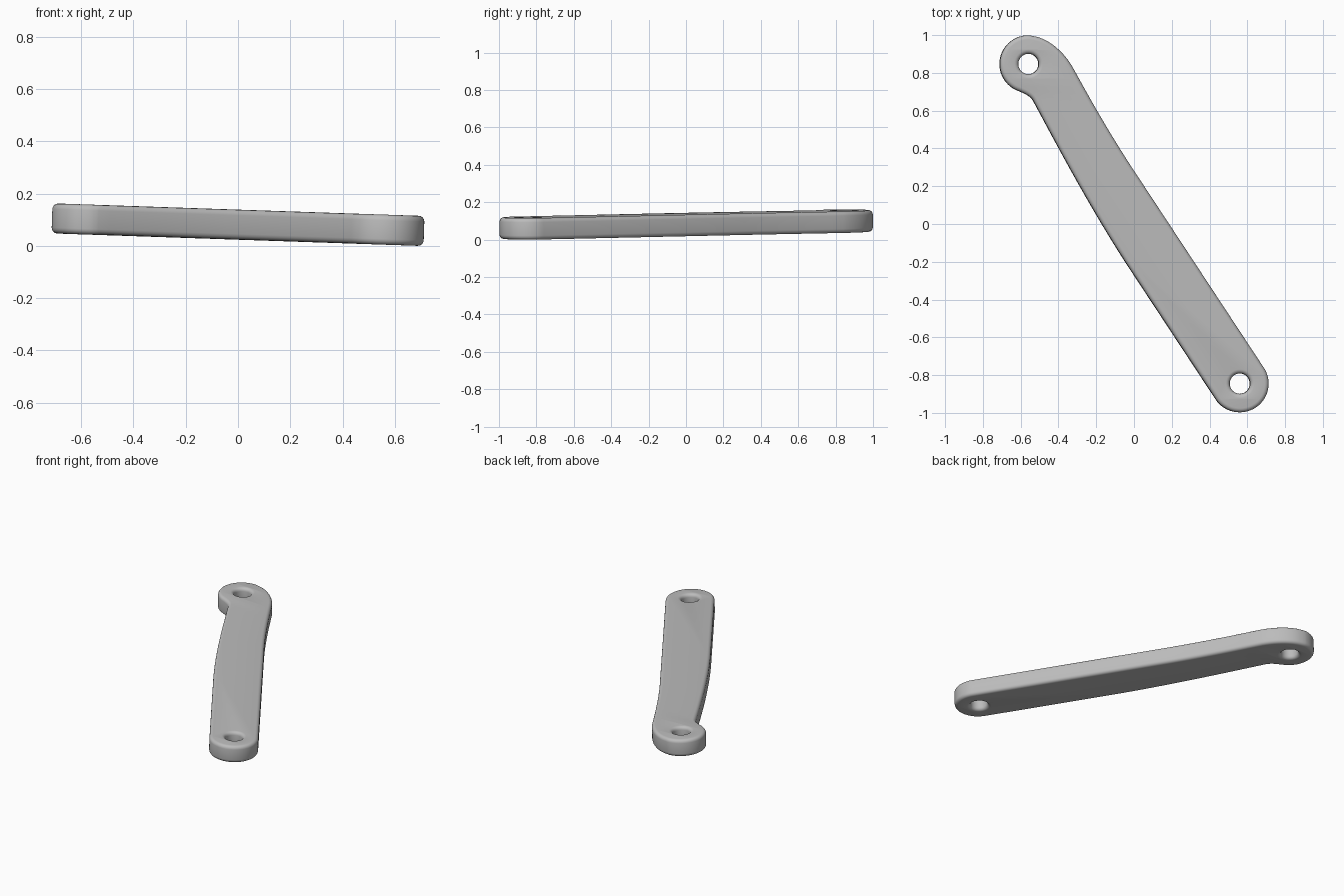
import bpy, bmesh
from math import sin, cos, radians
from mathutils import Matrix, Vector
from mathutils.geometry import interpolate_bezier

cube = bpy.data.objects.get("Cube")
if cube:
    bpy.data.objects.remove(cube, do_unlink=True)

THICKNESS, ROUNDING = 0.115, 0.022
EYE_A, EYE_B = (-0.56, 0.847), (0.56, -0.845)   # pivot hole centres
HOLE_RADIUS = 0.054


def arc(center, radius, start, end, steps=32):
    angles = [radians(start + (end - start) * i / steps) for i in range(steps + 1)]
    return [Vector((center[0] + radius * cos(a), center[1] + radius * sin(a), 0)) for a in angles]


def blend(*points, steps=14):
    """Interior points of a cubic curve, without its two ends."""
    p, h1, h2, q = [Vector((x, y, 0)) for x, y in points]
    return interpolate_bezier(p, h1, h2, q, steps)[1:-1]


def add_loop(curve, points):
    spline = curve.splines.new('POLY')
    spline.points.add(len(points) - 1)
    for point, co in zip(spline.points, points):
        point.co = (co.x, co.y, 0, 1)
    spline.use_cyclic_u = True


# Outline, counter-clockwise from the front eye
outline = arc(EYE_B, 0.152, 213.6, 393.6)
outline += blend((0, 0.28), (-0.11, 0.447), (-0.225, 0.644), (-0.32, 0.82))      # inner bend
outline += blend((-0.32, 0.82), (-0.375, 0.92), (-0.47, 0.997), (-0.56, 0.997))  # shoulder
outline += arc(EYE_A, 0.152, 90, 245)                                            # rear eye
outline += blend((-0.625, 0.71), (-0.58, 0.69), (-0.548, 0.68), (-0.53, 0.645))  # neck fillet
outline += blend((-0.53, 0.645), (-0.366, 0.337), (-0.194, 0.02), (0, -0.272))   # outer bend

# Extruded plate with rounded rims and two holes
curve = bpy.data.curves.new("link_arm_profile", 'CURVE')
curve.dimensions = '2D'
curve.fill_mode = 'BOTH'
curve.extrude = THICKNESS / 2 - ROUNDING
curve.bevel_depth = ROUNDING
curve.bevel_resolution = 3
curve.offset = -ROUNDING
add_loop(curve, outline)
for eye in (EYE_A, EYE_B):
    add_loop(curve, arc(eye, HOLE_RADIUS, 0, 360)[:-1])

profile = bpy.data.objects.new("link_arm_profile", curve)
bpy.context.collection.objects.link(profile)
mesh = bpy.data.meshes.new_from_object(
    profile.evaluated_get(bpy.context.evaluated_depsgraph_get()))
bpy.data.objects.remove(profile, do_unlink=True)

# Weld the caps to the rims, tilt the arm and stand it on the ground
bm = bmesh.new()
bm.from_mesh(mesh)
bmesh.ops.remove_doubles(bm, verts=bm.verts, dist=0.0003)
bmesh.ops.recalc_face_normals(bm, faces=bm.faces)
bmesh.ops.transform(bm, matrix=Matrix.Rotation(radians(1.95), 4, 'Y'), verts=bm.verts)
lowest = min(v.co.z for v in bm.verts)
bmesh.ops.translate(bm, vec=(0, 0, -lowest), verts=bm.verts)
bm.to_mesh(mesh)
bm.free()

grey = bpy.data.materials.new("plain_grey")
grey.use_nodes = True
grey.diffuse_color = (0.5, 0.5, 0.5, 1)
grey.node_tree.nodes["Principled BSDF"].inputs["Base Color"].default_value = (0.5, 0.5, 0.5, 1)
mesh.materials.clear()
mesh.materials.append(grey)

mesh.name = "link_arm"
arm = bpy.data.objects.new("link_arm", mesh)
bpy.context.collection.objects.link(arm)
bpy.context.view_layer.objects.active = arm
arm.select_set(True)
bpy.ops.object.shade_smooth_by_angle(angle=radians(30))
